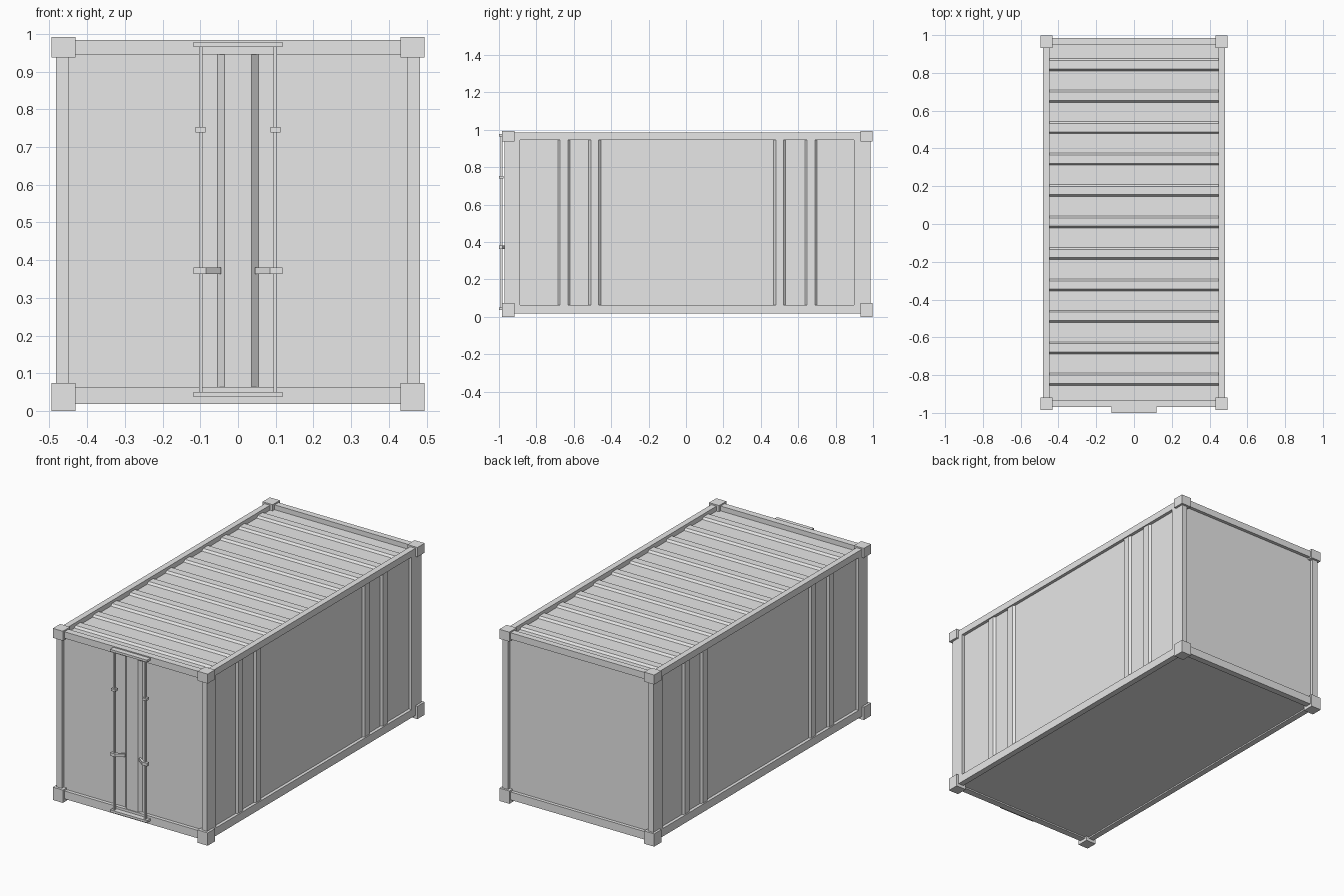
import bpy
import bmesh
from mathutils import Vector

if "Cube" in bpy.data.objects:
    bpy.data.objects.remove(bpy.data.objects["Cube"], do_unlink=True)

grey = bpy.data.materials.new("plain_grey")
grey.use_nodes = True
grey.diffuse_color = (0.8, 0.8, 0.8, 1)
grey.node_tree.nodes["Principled BSDF"].inputs["Base Color"].default_value = (0.8, 0.8, 0.8, 1)


def prism(name, outline, place, start, end):
    """Extrude a 2D outline from start to end; place(u, v, w) gives x, y, z."""
    bm = bmesh.new()
    face = bm.faces.new([bm.verts.new(place(u, v, start)) for u, v in outline])
    shift = Vector(place(0, 0, end)) - Vector(place(0, 0, start))
    new = bmesh.ops.extrude_face_region(bm, geom=[face], use_keep_orig=True)["geom"]
    bmesh.ops.translate(bm, vec=shift, verts=[g for g in new if isinstance(g, bmesh.types.BMVert)])
    bmesh.ops.recalc_face_normals(bm, faces=bm.faces)
    mesh = bpy.data.meshes.new(name)
    bm.to_mesh(mesh)
    bm.free()
    mesh.materials.append(grey)
    obj = bpy.data.objects.new(name, mesh)
    bpy.context.collection.objects.link(obj)
    return obj


def box(name, x, y, z):
    outline = [(x[0], y[0]), (x[1], y[0]), (x[1], y[1]), (x[0], y[1])]
    return prism(name, outline, lambda u, v, w: (u, v, w), *z)


def mirrored(side, lo, hi):
    return sorted((side * lo, side * hi))


def ridged(lo, hi, ridges, base, top, back, slope):
    """Outline of a sheet with raised ribs, each given by its outer limits."""
    pts = [(lo, back), (lo, base)]
    for a, b in ridges:
        pts += [(a, base), (a + slope, top), (b - slope, top), (b, base)]
    return pts + [(hi, base), (hi, back)]


FRONT, BACK = -0.97, 0.986
LOW, HIGH = (0.018, 0.064), (0.946, 0.984)
INSIDE = (LOW[1] - 0.005, HIGH[0] + 0.005)
SIDES = ((-1, "right"), (1, "left"))

# Frame: corner castings, posts and side rails
for s, side in SIDES:
    outer = mirrored(s, 0.448, 0.482)
    for end, cast, post in (("front", (-0.984, -0.918), (FRONT, -0.888)),
                            ("back", (0.932, 0.998), (BACK, 0.898))):
        for level, z in (("bottom", (0, 0.074)), ("top", (0.937, 0.992))):
            box(f"{end}_{side}_{level}_corner", mirrored(s, 0.431, 0.495), cast, z)
        box(f"{end}_{side}_post", outer, post, INSIDE)
    for level, z in (("bottom", LOW), ("top", HIGH)):
        box(f"{side}_{level}_rail", outer, (FRONT + 0.01, BACK - 0.01), z)

# End rails
for end, y in (("front", (FRONT, -0.932)), ("back", (0.95, BACK))):
    for level, z in (("bottom", LOW), ("top", HIGH)):
        box(f"{end}_{level}_rail", (-0.45, 0.45), y, z)

# Floor and plain back wall
box("floor", (-0.45, 0.45), (-0.94, 0.96), (0.026, 0.05))
box("back_wall", (-0.45, 0.45), (0.945, 0.967), INSIDE)

# Side walls with two pairs of ribs
ribs = [(-0.685, -0.62), (-0.52, -0.455), (0.468, 0.533), (0.636, 0.701)]
for s, side in SIDES:
    prism(f"{side}_wall", ridged(-0.9, 0.91, ribs, 0.464, 0.475, 0.44, 0.012),
          lambda u, v, w: (s * v, u, w), *INSIDE)

# Roof with evenly spaced cross ribs
ribs = [(-0.854 + 0.1665 * i, -0.79 + 0.1665 * i) for i in range(11)]
prism("roof", ridged(-0.935, 0.955, ribs, 0.956, 0.968, 0.948, 0.01),
      lambda u, v, w: (w, u, v), -0.45, 0.45)

# Doors with the raised centre strip
prism("doors", ridged(-0.45, 0.45, [(-0.054, 0.054)], -0.95, -0.966, -0.93, 0.018),
      lambda u, v, w: (u, v, w), *INSIDE)

# Locking gear
for level, z in (("bottom", (0.037, 0.05)), ("top", (0.965, 0.978))):
    box(f"{level}_lock_keeper", (-0.118, 0.118), (-1.0, -0.965), z)
handle = [(0.118, -1.0), (0.085, -1.0), (0.045, -0.968), (0.045, -0.956),
          (0.088, -0.982), (0.118, -0.982)]
for s, side in SIDES:
    box(f"{side}_lock_rod", mirrored(s, 0.094, 0.104), (-0.992, -0.98), (0.045, 0.97))
    box(f"{side}_rod_bracket", mirrored(s, 0.086, 0.113), (-1.0, -0.975), (0.739, 0.753))
    prism(f"{side}_handle", handle, lambda u, v, w: (s * u, v, w), 0.363, 0.381)
